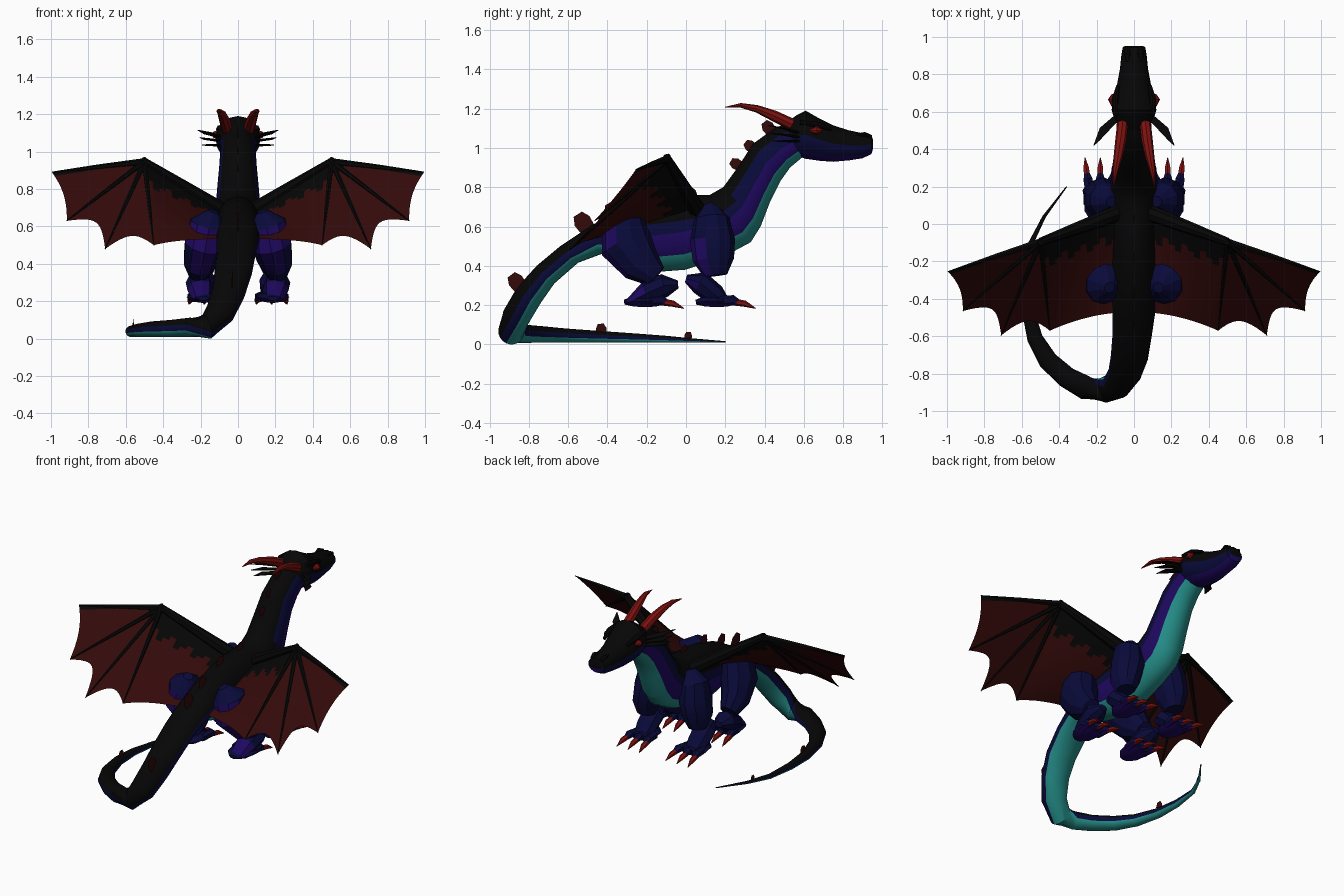
import bpy, bmesh, math
from mathutils import Vector as V

if "Cube" in bpy.data.objects:
    bpy.data.objects.remove(bpy.data.objects["Cube"])

COLOURS = {
    "black": (0.0018, 0.0018, 0.0018), "dark_blue": (0.0028, 0.003, 0.042),
    "purple": (0.013, 0.0025, 0.115), "teal": (0.018, 0.27, 0.25),
    "wing_red": (0.034, 0.003, 0.003), "horn_red": (0.2, 0.006, 0.005),
}
BLACK, BLUE, PURPLE, TEAL, WINE, RED = range(6)
MATS = []
for label, rgb in COLOURS.items():
    m = bpy.data.materials.new(label)
    m.diffuse_color = (*rgb, 1)
    m.use_nodes = True
    m.node_tree.nodes["Principled BSDF"].inputs["Base Color"].default_value = m.diffuse_color
    MATS.append(m)


def finish(name, bm, mirror=False, smooth=35):
    bmesh.ops.recalc_face_normals(bm, faces=bm.faces)
    me = bpy.data.meshes.new(name)
    bm.to_mesh(me)
    bm.free()
    ob = bpy.data.objects.new(name, me)
    bpy.context.collection.objects.link(ob)
    for m in MATS:
        me.materials.append(m)
    if mirror:
        ob.modifiers.new("mirror", 'MIRROR')
    if smooth:
        bpy.ops.object.select_all(action='DESELECT')
        ob.select_set(True)
        bpy.context.view_layer.objects.active = ob
        bpy.ops.object.shade_smooth_by_angle(angle=math.radians(smooth))
    return ob


def loft(bm, rings, seg, rule):
    """Skin rings of (centre, up half axis, side half axis); rule(station, band) gives the colour."""
    rows = []
    for c, up, side in rings:
        rows.append([bm.verts.new(c + up * math.cos(a) + side * math.sin(a))
                     for a in (2 * math.pi * k / seg for k in range(seg))])
    for i in range(len(rows) - 1):
        for k in range(seg):
            n = (k + 1) % seg
            f = bm.faces.new((rows[i][k], rows[i][n], rows[i + 1][n], rows[i + 1][k]))
            f.material_index = rule(i, min(k, seg - 1 - k))
    for i, row in ((0, rows[0]), (len(rows) - 2, rows[-1])):
        bm.faces.new(row).material_index = rule(i, 0)


def tube(bm, pts, colour, seg=8):
    """Limb through points (x, y, z, side radius, other radius)."""
    cs = [V(p[:3]) for p in pts]
    rings = []
    for i, p in enumerate(pts):
        t = (cs[min(i + 1, len(cs) - 1)] - cs[max(i - 1, 0)]).normalized()
        ref = V((1, 0, 0)) if abs(t.x) < 0.8 else V((0, 1, 0))
        side = (ref - t * ref.dot(t)).normalized()
        rings.append((cs[i], t.cross(side) * p[-1], side * p[3]))
    loft(bm, rings, seg, lambda i, m: colour)


# Neck, trunk and tail base: x, back y z, belly y z, half width
trunk = [
    (0, .55, 1.15, .59, .96, .09), (0, .45, 1.11, .53, .91, .095),
    (0, .34, 1.03, .48, .84, .10), (0, .27, .92, .43, .74, .11),
    (0, .19, .81, .38, .61, .12), (0, .12, .77, .33, .53, .125),
    (0, .05, .77, .2, .46, .125), (0, -.05, .77, 0, .39, .125),
    (0, -.18, .75, -.13, .38, .125), (0, -.33, .70, -.3, .42, .12),
    (0, -.49, .61, -.43, .47, .115), (-.01, -.64, .51, -.55, .425, .105),
    (-.025, -.76, .41, -.67, .32, .1), (-.05, -.86, .3, -.74, .22, .09),
    (-.095, -.93, .18, -.80, .12, .08), (-.165, -.94, .12, -.84, .03, .07)]
rows = [(V((x, (a + c) / 2, (b + d) / 2)), V((0, (a - c) / 2, (b - d) / 2)), w)
        for x, a, b, c, d, w in trunk]
# Trailing tail: x, y, half height, half width
for x, y, h, w in [(-.26, -.875, .052, .064), (-.36, -.82, .046, .057), (-.46, -.73, .042, .052),
                   (-.53, -.61, .036, .042), (-.57, -.45, .03, .032), (-.575, -.28, .024, .022),
                   (-.55, -.1, .017, .014), (-.48, .04, .01, .009), (-.36, .2, .003, .003)]:
    rows.append((V((x, y, .02 + h * .95)), V((0, 0, h)), w))
rings = []
for i, (c, up, w) in enumerate(rows):
    t = rows[min(i + 1, len(rows) - 1)][0] - rows[max(i - 1, 0)][0]
    rings.append((c, up, t.cross(up).normalized() * w))


def body_bands(i, m):
    if m <= (2 if i < 4 else 3):
        return BLACK
    if m <= (5 if i > 8 else 4):
        return BLUE
    return PURPLE if m <= 6 and i <= 8 else TEAL


bm = bmesh.new()
loft(bm, rings, 20, body_bands)
low = min(v.co.z for v in bm.verts)
bmesh.ops.translate(bm, verts=bm.verts, vec=(0, 0, -low))
finish("body_and_tail", bm)

# Head: y, top z, bottom z, half width
bm = bmesh.new()
head = [(.5, 1.12, .99, .07), (.56, 1.165, .96, .105), (.61, 1.19, .945, .12), (.68, 1.15, .935, .108),
        (.75, 1.115, .93, .09), (.83, 1.09, .937, .075), (.9, 1.075, .948, .068), (.945, 1.065, .97, .06),
        (.953, 1.04, 1.0, .045)]
loft(bm, [(V((0, y, (a + b) / 2)), V((0, 0, (a - b) / 2)), V((w, 0, 0))) for y, a, b, w in head], 16,
     lambda i, m: BLACK if m <= 3 else BLUE if m <= 5 else PURPLE)
finish("head", bm)

# Brows, nostrils and eyes
bm = bmesh.new()
tube(bm, [(.085, .74, 1.095, .01, .01), (.1, .67, 1.12, .018, .015), (.1, .58, 1.13, .012, .012)], BLACK)
tube(bm, [(.035, .87, 1.065, .008, .008), (.037, .91, 1.07, .018, .012), (.035, .945, 1.055, .01, .01)], BLACK)
finish("brows_and_nostrils", bm, True)
bm = bmesh.new()
tube(bm, [(.112, .695, 1.09, .006, .006), (.117, .665, 1.09, .022, .022), (.115, .63, 1.088, .006, .006)], RED)
finish("eyes", bm, True)

# Swept horns
bm = bmesh.new()
tube(bm, [(.06, .54, 1.12, .03, .03), (.07, .45, 1.163, .03, .028), (.085, .36, 1.2, .024, .019),
          (.1, .28, 1.217, .015, .012), (.11, .2, 1.208, .002, .002)], RED)
finish("horns", bm, True)

# Cheek frill spikes
bm = bmesh.new()
for k in range(3):
    z = 1.035 + .022 * k
    tube(bm, [(.09, .57, z, .02, .008), (.165, .5, z + .01 * k, .026, .005),
              (.215 - .012 * (2 - k), .44 - .01 * k, z + .018 * k, .002, .002)], BLACK, 6)
finish("cheek_frills", bm, True)

# Thin spines down the back: x, y, z, lean in y and z, size
bm = bmesh.new()
for x, y, z, dy, dz, s in [(0, .43, 1.09, -.6, .8, .035), (0, .34, 1.0, -.8, .6, .032),
                           (0, .27, .91, -.85, .5, .032), (0, .03, .75, -.4, .9, .035),
                           (0, -.18, .73, -.4, .9, .04), (0, -.36, .66, -.5, .87, .045),
                           (0, -.51, .6, -.55, .83, .05), (-.03, -.85, .3, -.6, .8, .045),
                           (-.56, -.43, .06, -.1, 1, .03), (-.5, .01, .03, .1, 1, .022)]:
    d, c = V((0, dy, dz)).normalized(), V((x, y, z))
    along = V((0, d.z, -d.y))
    loft(bm, [(c + d * s * h, along * s * w, V((s * w * .12, 0, 0)))
              for h, w in ((-.4, .8), (.7, .9), (1.5, .5))], 6, lambda i, m: WINE)
finish("back_spines", bm, smooth=0)

# Legs: thick upper part, folded lower part
legs = {
    "front": (0, [(.12, .12, .71, .03, .03), (.15, .13, .64, .09, .09), (.165, .135, .53, .1, .115),
                  (.185, .14, .43, .09, .105), (.19, .15, .35, .055, .06)],
              [(.19, .0, .335, .03, .02), (.19, .07, .315, .075, .06), (.19, .15, .25, .07, .055),
               (.185, .21, .21, .05, .02)]),
    "rear": (-.365, [(.13, -.34, .68, .03, .03), (.155, -.32, .61, .105, .11), (.18, -.305, .51, .11, .135),
                     (.205, -.23, .41, .09, .105), (.21, -.15, .345, .055, .06)],
             [(.21, -.04, .305, .03, .02), (.21, -.11, .3, .07, .06), (.2, -.2, .26, .07, .06),
              (.19, -.29, .215, .05, .02)]),
}
for which, (shift, upper, lower) in legs.items():
    bm = bmesh.new()
    tube(bm, upper, BLUE, 10)
    tube(bm, lower, BLUE, 8)
    bmesh.ops.recalc_face_normals(bm, faces=bm.faces)
    for f in bm.faces:
        if f.normal.y < -.45 and f.calc_center_median().z < .56:
            f.material_index = PURPLE
    finish(which + "_legs", bm, True, 25)

    # Foot pad with three toes, purple soles, then the claws
    bm = bmesh.new()
    tube(bm, [(.185, .05 + shift, .215, .03, .012), (.185, .1 + shift, .22, .075, .028),
              (.185, .18 + shift, .222, .09, .032), (.185, .23 + shift, .215, .06, .02)], BLUE)
    claws = bmesh.new()
    for k in (-1, 0, 1):
        x = .18 + .058 * k
        tube(bm, [(x, .16 + shift, .22, .025, .025), (x + .008 * k, .24 + shift, .225, .028, .026),
                  (x + .014 * k, .275 + shift, .21, .014, .014)], BLUE, 6)
        tube(claws, [(x + .012 * k, .25 + shift, .215, .018, .018), (x + .018 * k, .3 + shift, .207, .017, .016),
                     (x + .024 * k, .355 + shift, .183, .002, .002)], RED, 6)
    bmesh.ops.recalc_face_normals(bm, faces=bm.faces)
    for f in bm.faces:
        if f.normal.z < -.5:
            f.material_index = PURPLE
    finish(which + "_feet", bm, True)
    finish(which + "_claws", claws, True)

# Wings: arm and finger bones
root, wrist = V((.08, .06, .68)), V((.5, -.095, .945))
tips = [V(p) for p in ((.995, -.255, .89), (.915, -.465, .63), (.71, -.595, .48), (.45, -.57, .5))]
hip = V((.1, -.475, .535))
bm = bmesh.new()
tube(bm, [(*root, .045, .045), (*root.lerp(wrist, .5), .034, .034), (*wrist, .022, .022)], BLACK)
tube(bm, [(.51, -.11, .925, .02, .02), (.5, -.095, .955, .02, .02), (.5, -.085, .968, .006, .006)], BLACK)
for i, tip in enumerate(tips):
    r = .02 if i == 0 else .016
    tube(bm, [(*wrist, r, r), (*wrist.lerp(tip, .5), r * .7, r * .7), (*tip, .003, .003)], BLACK, 6)
finish("wing_bones", bm, True)

# Wing membranes: scalloped panels with a ragged dark upper margin
bm = bmesh.new()
panels = [(wrist, wrist, tips[0], tips[1], .05), (wrist, wrist, tips[1], tips[2], .17),
          (wrist, wrist, tips[2], tips[3], .13), (wrist, root, tips[3], hip, .03)]
NU, NV = 12, 20
for n, (p, q, a, b, sag) in enumerate(panels):
    grid = []
    for i in range(NU + 1):
        u = i / NU
        top, end = p.lerp(q, u), a.lerp(b, u)
        end = end.lerp(top, sag * 4 * u * (1 - u))
        grid.append([bm.verts.new(top.lerp(end, j / NV)) for j in range(NV + 1)])
    for i in range(NU):
        for j in range(NV):
            f = bm.faces.new((grid[i][j], grid[i + 1][j], grid[i + 1][j + 1], grid[i][j + 1]))
            edge = 4 + i * 5 % 3 if n == 3 else 3
            dark = j < edge or (n == 0 and i == 0)
            f.material_index = BLACK if dark else WINE
bmesh.ops.remove_doubles(bm, verts=bm.verts, dist=.0005)
finish("wing_membranes", bm, True, 30)
